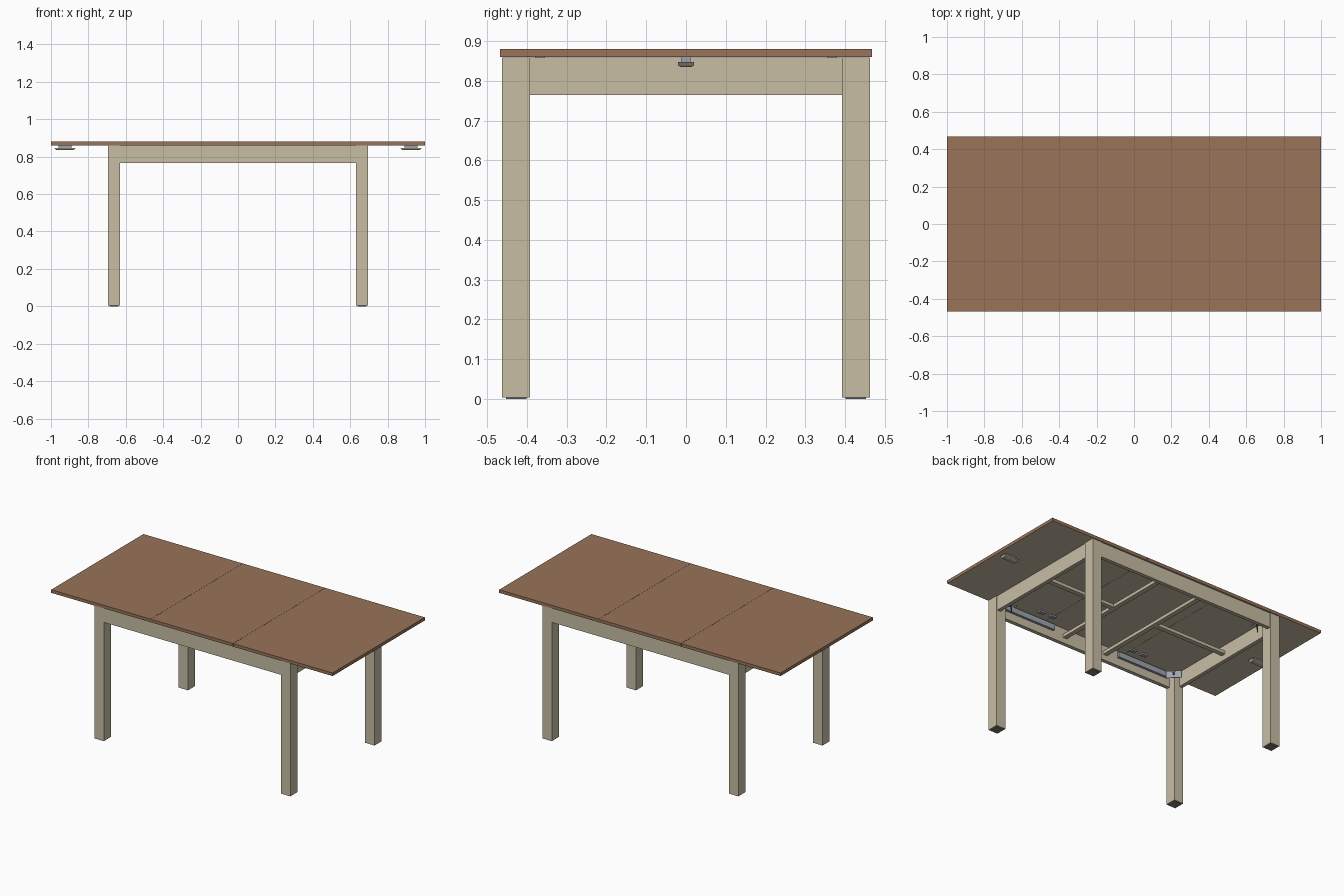
import bpy, bmesh, math
from mathutils import Matrix

if "Cube" in bpy.data.objects:
    bpy.data.objects.remove(bpy.data.objects["Cube"])


def material(name, rgb):
    m = bpy.data.materials.new(name)
    m.diffuse_color = (*rgb, 1)
    m.use_nodes = True
    m.node_tree.nodes["Principled BSDF"].inputs["Base Color"].default_value = m.diffuse_color
    return m


BROWN = material("brown veneer", (0.314, 0.175, 0.102))
BEIGE = material("beige paint", (0.578, 0.515, 0.376))
METAL = material("steel", (0.34, 0.37, 0.42))
DARK = material("dark grey felt", (0.2, 0.19, 0.185))


def finish(name, bm, *mats):
    me = bpy.data.meshes.new(name)
    bm.to_mesh(me)
    bm.free()
    for m in mats:
        me.materials.append(m)
    ob = bpy.data.objects.new(name, me)
    bpy.context.collection.objects.link(ob)
    return ob


def box(name, x, y, z, *mats, turn=0):
    """Box from (min, max) pairs, optionally turned about its own vertical axis."""
    bm = bmesh.new()
    size = [b - a for a, b in (x, y, z)]
    mid = [(a + b) / 2 for a, b in (x, y, z)]
    mat = Matrix.Translation(mid) @ Matrix.Rotation(turn, 4, 'Z') @ Matrix.Diagonal((*size, 1))
    bmesh.ops.create_cube(bm, size=1, matrix=mat)
    bm.normal_update()
    if len(mats) > 1:  # second colour goes on the underside
        for f in bm.faces:
            f.material_index = 1 if f.normal.z < -0.5 else 0
    return finish(name, bm, *mats)


def span(a, b, s):
    return (a, b) if s > 0 else (-b, -a)


# table top: centre leaf and two pull-out leaves, painted underneath
SEAM = 0.293
box("centre_leaf", (-SEAM, SEAM), (-0.468, 0.468), (0.86, 0.88), BROWN, BEIGE)
for s, side in ((1, "right"), (-1, "left")):
    box(side + "_leaf", span(SEAM + 0.001, 1.0, s), (-0.468, 0.468), (0.86, 0.88), BROWN, BEIGE)

    # pull handle: narrow neck with a wider tapered grip
    box(side + "_handle_neck", span(0.89, 0.96, s), (-0.011, 0.011), (0.845, 0.86), METAL)
    bm = bmesh.new()
    rings = []
    for z, hx, hy in ((0.835, 0.045, 0.014), (0.839, 0.05, 0.02), (0.847, 0.057, 0.02)):
        rings.append([bm.verts.new((s * 0.925 + i * hx, j * hy, z))
                      for i, j in ((-1, -1), (1, -1), (1, 1), (-1, 1))])
    for lo, hi in zip(rings, rings[1:]):
        for k in range(4):
            bm.faces.new((lo[k], lo[(k + 1) % 4], hi[(k + 1) % 4], hi[k]))
    bm.faces.new(rings[0][::-1])
    bm.faces.new(rings[-1])
    finish(side + "_handle_grip", bm, BEIGE)

    # end apron, cross bar and middle runner
    box(side + "_apron", span(0.667, 0.691, s), (-0.392, 0.392), (0.765, 0.859), BEIGE)
    box(side + "_cross_bar", span(0.135, 0.165, s), (-0.435, 0.435), (0.80, 0.82), BEIGE)
    box(side + "_middle_runner", span(0.165, 0.667, s), (-0.015, 0.015), (0.80, 0.82), BEIGE)

    for t, end in ((1, "back"), (-1, "front")):
        tag = f"{end}_{side}_"
        # leg and foot pad
        box(tag + "leg", span(0.63, 0.696, s), span(0.392, 0.463, t), (0.004, 0.859), BEIGE)
        box(tag + "foot_pad", span(0.638, 0.688, s), span(0.401, 0.453, t), (0, 0.004), DARK)
        # diagonal corner bracket with bolt
        ang = math.atan2(t, s)
        cx, cy = s * 0.607, t * 0.369
        box(tag + "bracket", (cx - 0.002, cx + 0.002), (cy - 0.045, cy + 0.045),
            (0.79, 0.835), METAL, turn=ang)
        bm = bmesh.new()
        bmesh.ops.create_cone(bm, cap_ends=True, segments=12, radius1=0.005, radius2=0.005, depth=0.06,
                              matrix=Matrix.Translation((cx, cy, 0.812))
                              @ Matrix.Rotation(ang, 4, 'Z') @ Matrix.Rotation(math.pi / 2, 4, 'Y'))
        finish(tag + "bolt", bm, METAL)
        # sliding rail and leaf catches
        box(tag + "slide", span(0.24, 0.60, s), span(0.418, 0.434, t), (0.815, 0.85), METAL)
        for x in (0.28, 0.36):
            box(tag + "catch", span(x, x + 0.04, s), span(0.355, 0.38, t), (0.85, 0.86), METAL)

# long aprons
for t, end in ((1, "back"), (-1, "front")):
    box(end + "_apron", (-0.63, 0.63), span(0.435, 0.459, t), (0.765, 0.859), BEIGE)
